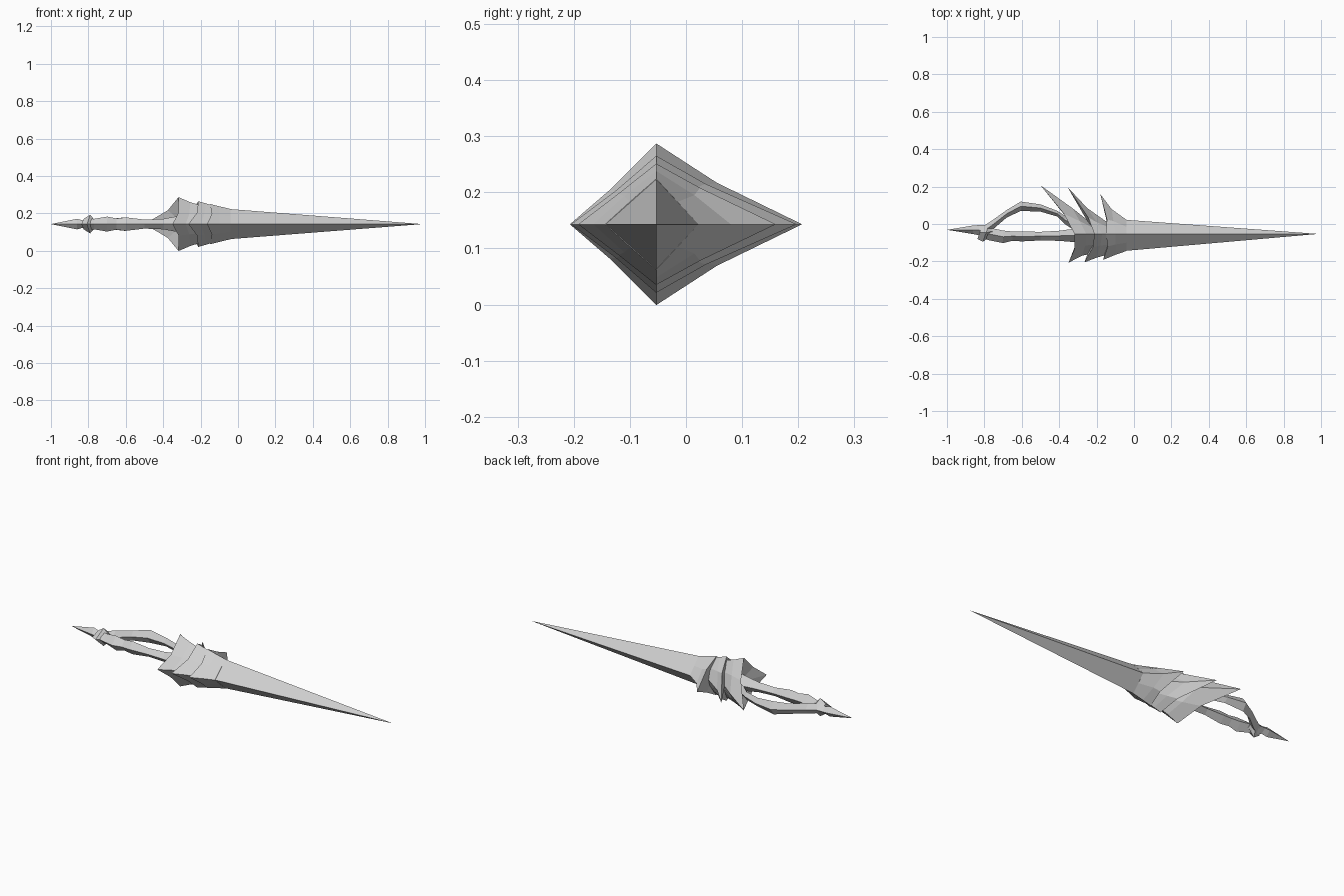
import bpy, bmesh
from mathutils import Vector

if "Cube" in bpy.data.objects:
    bpy.data.objects.remove(bpy.data.objects["Cube"], do_unlink=True)

AXIS_Y, AXIS_Z = -0.053, 0.143

steel = bpy.data.materials.new("pale_steel")
steel.use_nodes = True
steel.diffuse_color = (0.62, 0.62, 0.62, 1)
steel.node_tree.nodes["Principled BSDF"].inputs["Base Color"].default_value = (0.62, 0.62, 0.62, 1)


def loft(name, rings):
    """Skin a list of equal-length rings; one-point rings become tips."""
    bm = bmesh.new()
    loops = [[bm.verts.new(p) for p in ring] for ring in rings]
    for a, b in zip(loops, loops[1:]):
        n = max(len(a), len(b))
        for i in range(n):
            j = (i + 1) % n
            if len(a) == 1:
                bm.faces.new((a[0], b[i], b[j]))
            elif len(b) == 1:
                bm.faces.new((a[i], a[j], b[0]))
            else:
                bm.faces.new((a[i], a[j], b[j], b[i]))
    for end in (loops[0], loops[-1]):
        if len(end) > 2:
            bm.faces.new(end)
    bmesh.ops.recalc_face_normals(bm, faces=bm.faces)
    mesh = bpy.data.meshes.new(name)
    bm.to_mesh(mesh)
    bm.free()
    mesh.materials.append(steel)
    obj = bpy.data.objects.new(name, mesh)
    bpy.context.collection.objects.link(obj)
    return obj


def diamond(x, low, high, half, ridge=None):
    """Four-cornered section across the x axis, mirrored in z."""
    ridge = (low + high) / 2 if ridge is None else ridge
    return [Vector((x, high, AXIS_Z)), Vector((x, ridge, AXIS_Z + half)),
            Vector((x, low, AXIS_Z)), Vector((x, ridge, AXIS_Z - half))]


def rim(back, back_mid, top, front_mid, front):
    """Eight-cornered rim from five (x, y, half height) points, mirrored in z."""
    upper = [back, back_mid, top, front_mid, front]
    pts = upper + [(x, y, -h) for x, y, h in (front_mid, top, back_mid)]
    return [Vector((x, y, AXIS_Z + h)) for x, y, h in pts]


# Long tapering blade
loft("blade", [diamond(-0.2, -0.13, 0.0, 0.07, AXIS_Y),
               diamond(-0.04, -0.143, 0.022, 0.08, AXIS_Y),
               [Vector((0.985, AXIS_Y, AXIS_Z))]])

# Three nested guard collars: leading ring, waist, flared rim, hollow back
collars = {
    "front_guard_collar": (
        rim((-0.04, 0.022, 0), (-0.04, -0.015, 0.04), (-0.04, AXIS_Y, 0.081),
            (-0.04, -0.1, 0.04), (-0.04, -0.144, 0)),
        rim((-0.12, 0.08, 0), (-0.11, 0.015, 0.052), (-0.1, AXIS_Y, 0.095),
            (-0.1, -0.11, 0.05), (-0.1, -0.165, 0)),
        rim((-0.18, 0.16, 0), (-0.145, 0.025, 0.065), (-0.15, AXIS_Y, 0.108),
            (-0.14, -0.12, 0.055), (-0.165, -0.192, 0)), -0.13),
    "middle_guard_collar": (
        rim((-0.13, 0.0, 0), (-0.13, -0.02, 0.05), (-0.13, AXIS_Y, 0.097),
            (-0.13, -0.11, 0.05), (-0.13, -0.16, 0)),
        rim((-0.25, 0.085, 0), (-0.2, 0.01, 0.062), (-0.17, AXIS_Y, 0.11),
            (-0.18, -0.115, 0.055), (-0.2, -0.18, 0)),
        rim((-0.355, 0.197, 0), (-0.245, 0.035, 0.072), (-0.212, AXIS_Y, 0.122),
            (-0.22, -0.125, 0.06), (-0.265, -0.205, 0)), -0.21),
    "rear_guard_collar": (
        rim((-0.21, -0.01, 0), (-0.21, -0.025, 0.05), (-0.21, AXIS_Y, 0.103),
            (-0.21, -0.11, 0.05), (-0.21, -0.155, 0)),
        rim((-0.33, 0.085, 0), (-0.29, 0.015, 0.065), (-0.255, AXIS_Y, 0.117),
            (-0.26, -0.115, 0.055), (-0.28, -0.17, 0)),
        rim((-0.5, 0.207, 0), (-0.375, 0.055, 0.074), (-0.318, AXIS_Y, 0.144),
            (-0.318, -0.135, 0.062), (-0.35, -0.207, 0)), -0.29),
}
for name, (lead, waist, flare, back_x) in collars.items():
    loft(name, [lead, waist, flare, [Vector((back_x, AXIS_Y, AXIS_Z))]])

# Faceted grip, slightly bowed and swelling toward both ends
loft("grip", [diamond(x, lo, hi, h) for x, lo, hi, h in (
    (-0.8, -0.08, -0.025, 0.03), (-0.77, -0.088, -0.02, 0.028),
    (-0.7, -0.102, -0.035, 0.04), (-0.65, -0.09, -0.04, 0.03),
    (-0.6, -0.093, -0.04, 0.036), (-0.5, -0.088, -0.042, 0.024),
    (-0.4, -0.09, -0.036, 0.028), (-0.28, -0.1, -0.02, 0.05))])

# Curved hand guard arching over the back of the grip
loft("hand_guard", [diamond(x, lo, hi, h) for x, lo, hi, h in (
    (-0.81, -0.07, -0.015, 0.025), (-0.75, -0.025, 0.025, 0.03),
    (-0.68, 0.035, 0.075, 0.028), (-0.605, 0.07, 0.12, 0.036),
    (-0.5, 0.066, 0.105, 0.024), (-0.41, 0.04, 0.07, 0.022),
    (-0.37, 0.0, 0.045, 0.028), (-0.28, -0.06, 0.01, 0.04))])

# Pointed pommel with a knotted collar
loft("pommel", [[Vector((-1.0, -0.031, AXIS_Z))]] + [
    diamond(x, lo, hi, h) for x, lo, hi, h in (
        (-0.86, -0.054, -0.008, 0.028), (-0.83, -0.06, -0.006, 0.02),
        (-0.79, -0.07, -0.006, 0.036), (-0.75, -0.06, -0.02, 0.015))])
knot = loft("pommel_knot", [
    [Vector((x + 0.35 * (p.y + 0.045), p.y, p.z)) for p in diamond(x, lo, hi, h)]
    for x, lo, hi, h in ((-0.825, -0.08, -0.01, 0.028),
                         (-0.79, -0.095, 0.002, 0.05),
                         (-0.77, -0.075, -0.01, 0.025))])
